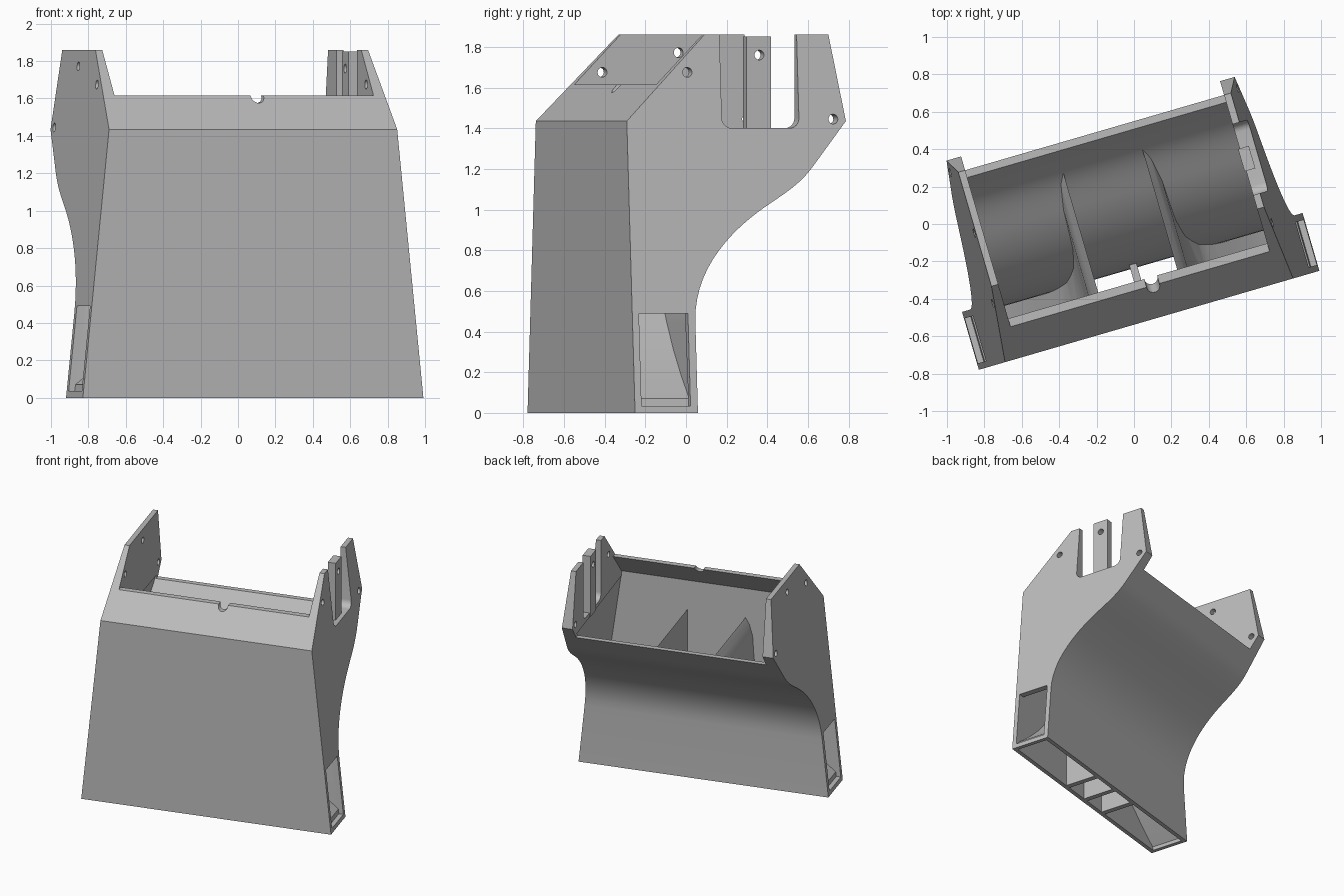
import bpy, bmesh, math
from mathutils import Vector, Matrix
from mathutils.geometry import interpolate_bezier

if "Cube" in bpy.data.objects:
    bpy.data.objects.remove(bpy.data.objects["Cube"])

grey = bpy.data.materials.new("plain grey")
grey.diffuse_color = (0.5, 0.5, 0.5, 1)
grey.use_nodes = True
grey.node_tree.nodes["Principled BSDF"].inputs["Base Color"].default_value = grey.diffuse_color
PLACE = Matrix.Rotation(math.radians(16.2), 4, 'Z') @ Matrix.Translation((-0.066, 0, 0))


def outer_half(z):
    return 0.948 - 0.1017 * z


def inner_half(z):
    return 0.721 + (1.40 - z) * 0.139


def make(name, side_a, side_b):
    """Solid between two matching outlines."""
    bm = bmesh.new()
    a = [bm.verts.new(p) for p in side_a]
    b = [bm.verts.new(p) for p in side_b]
    bm.faces.new(a)
    bm.faces.new(b[::-1])
    n = len(a)
    for i in range(n):
        j = (i + 1) % n
        bm.faces.new((a[j], a[i], b[i], b[j]))
    bmesh.ops.recalc_face_normals(bm, faces=bm.faces)
    me = bpy.data.meshes.new(name)
    bm.to_mesh(me)
    bm.free()
    me.materials.append(grey)
    ob = bpy.data.objects.new(name, me)
    bpy.context.collection.objects.link(ob)
    return ob


def prism(name, yz, half):
    """Side outline stretched across the width, half(z) wide each way."""
    return make(name, [(-half(z), y, z) for y, z in yz], [(half(z), y, z) for y, z in yz])


def box(name, x, y, z):
    pts = [(y[0], z[0]), (y[1], z[0]), (y[1], z[1]), (y[0], z[1])]
    return make(name, [(x[0], *p) for p in pts], [(x[1], *p) for p in pts])


def rod(name, start, end, r):
    start, end = Vector(start), Vector(end)
    q = (end - start).to_track_quat('Z', 'Y')
    ring = [q @ Vector((r * math.cos(t * math.tau / 24), r * math.sin(t * math.tau / 24), 0))
            for t in range(24)]
    return make(name, [start + p for p in ring], [end + p for p in ring])


def boolean(ob, tool, op='DIFFERENCE'):
    m = ob.modifiers.new("cut", 'BOOLEAN')
    m.operation, m.object, m.solver = op, tool, 'EXACT'
    bpy.context.view_layer.objects.active = ob
    bpy.ops.object.modifier_apply(modifier=m.name)
    bpy.data.objects.remove(tool)


# S-shaped back curve, bottom to top
def bez(*p):
    return [v.to_2d() for v in interpolate_bezier(*[Vector((*q, 0)) for q in p], 14)]


back = [Vector((-0.195, 0))] + bez((-0.195, 0.45), (-0.195, 0.70), (-0.01, 0.885), (0.159, 1.0))
back += bez((0.159, 1.0), (0.28, 1.08), (0.36, 1.12), (0.436, 1.22))[1:]
back_end = Vector((0.605, 1.435))


def inside_back(d):
    """Back curve moved inward by the wall thickness."""
    pts = back + [back_end]
    out = []
    for i, p in enumerate(pts):
        t = (pts[min(i + 1, len(pts) - 1)] - pts[max(i - 1, 0)]).normalized()
        out.append((p.x - t.y * d, p.y + t.x * d))
    # finish the straight flare at the rim height
    (y0, z0), (y1, z1) = out[-2:]
    out[-1] = (y0 + (y1 - y0) * (1.36 - z0) / (z1 - z0), 1.36)
    return out


def cavity(name, d, bottom):
    pts = inside_back(d)
    pts[0] = (pts[0][0], bottom)
    return prism(name, [(-0.517 + d, 1.38), (-0.517 + d, bottom)] + pts, inner_half)


# duct shell with raised side plates
shell = prism("duct_shell", [tuple(p) for p in back] + [tuple(back_end), (0.528, 1.86),
              (-0.107, 1.86), (-0.517, 1.435), (-0.517, 0)], outer_half)
boolean(shell, cavity("cavity_cutter", 0.032, -0.1))
boolean(shell, prism("top_cutter", [(-0.485, 1.30), (-0.485, 1.42), (-0.298, 1.615), (-1, 1.615),
        (-1, 2.2), (1, 2.2), (1, 1.337), (0.46, 1.337), (0.40, 1.30)], lambda z: 0.721))

# side outlets near the floor
boolean(shell, box("outlet_cutter", (-1.2, 1.2), (-0.483, -0.232), (0.035, 0.49)))

# rounded slot in the right plate
slot = [(0.365, 2), (-0.03, 2)]
for cy, a0 in ((0.02, 180), (0.315, 270)):
    for k in range(7):
        a = math.radians(a0 + 15 * k)
        slot.append((cy + 0.05 * math.cos(a), 1.45 + 0.05 * math.sin(a)))
boolean(shell, make("slot_cutter", [(0.5, *p) for p in slot], [(1.1, *p) for p in slot]))

# fixing holes through the plates and the cable notch in the front rim
for y, z in ((-0.2, 1.675), (0.54, 1.445)):
    boolean(shell, rod("hole_cutter", (-1.2, y, z), (1.2, y, z), 0.024))
boolean(shell, rod("hole_cutter", (-1.2, 0.19, 1.772), (0, 0.19, 1.772), 0.024))
boolean(shell, rod("notch_cutter", (0.072, -0.7, 1.612), (0.072, -0.1, 1.612), 0.036))

# post standing in the slot
post = box("clip_post", (0.712, 0.772), (0.105, 0.23), (1.37, 1.85))
boolean(post, rod("hole_cutter", (0.5, 0.17, 1.76), (1.1, 0.17, 1.76), 0.024))

# curved deflectors leading to the side outlets
curve = [(0.22, 1.19), (0.25, 1.14), (0.275, 1.05), (0.285, 0.88), (0.31, 0.75), (0.37, 0.61),
         (0.45, 0.51), (0.53, 0.42), (0.626, 0.31), (0.766, 0.18), (0.95, 0.035)]
under = [(0.93, 0.012), (0.75, 0.155), (0.60, 0.29), (0.50, 0.40), (0.42, 0.49), (0.34, 0.60),
         (0.262, 0.74), (0.262, 0)]
parts = [shell, post]
for s, name in ((-1, "left_deflector"), (1, "right_deflector")):
    outline = [(s * x, z) for x, z in [(0.22, 0)] + curve + under]
    fin = make(name, [(x, -0.6, z) for x, z in outline], [(x, 0.7, z) for x, z in outline])
    boolean(fin, cavity("fin_limit", 0.022, 0.0), 'INTERSECT')
    parts.append(fin)

# low divider in the middle of the outlet
divider = box("centre_divider", (-0.02, 0.02), (-0.6, 0.7), (0, 0.6))
boolean(divider, cavity("divider_limit", 0.022, 0.0), 'INTERSECT')
parts.append(divider)

# turn into place and smooth the curves
for ob in parts:
    ob.data.transform(PLACE)
    bpy.ops.object.select_all(action='DESELECT')
    ob.select_set(True)
    bpy.context.view_layer.objects.active = ob
    bpy.ops.object.shade_smooth_by_angle(angle=math.radians(25))
